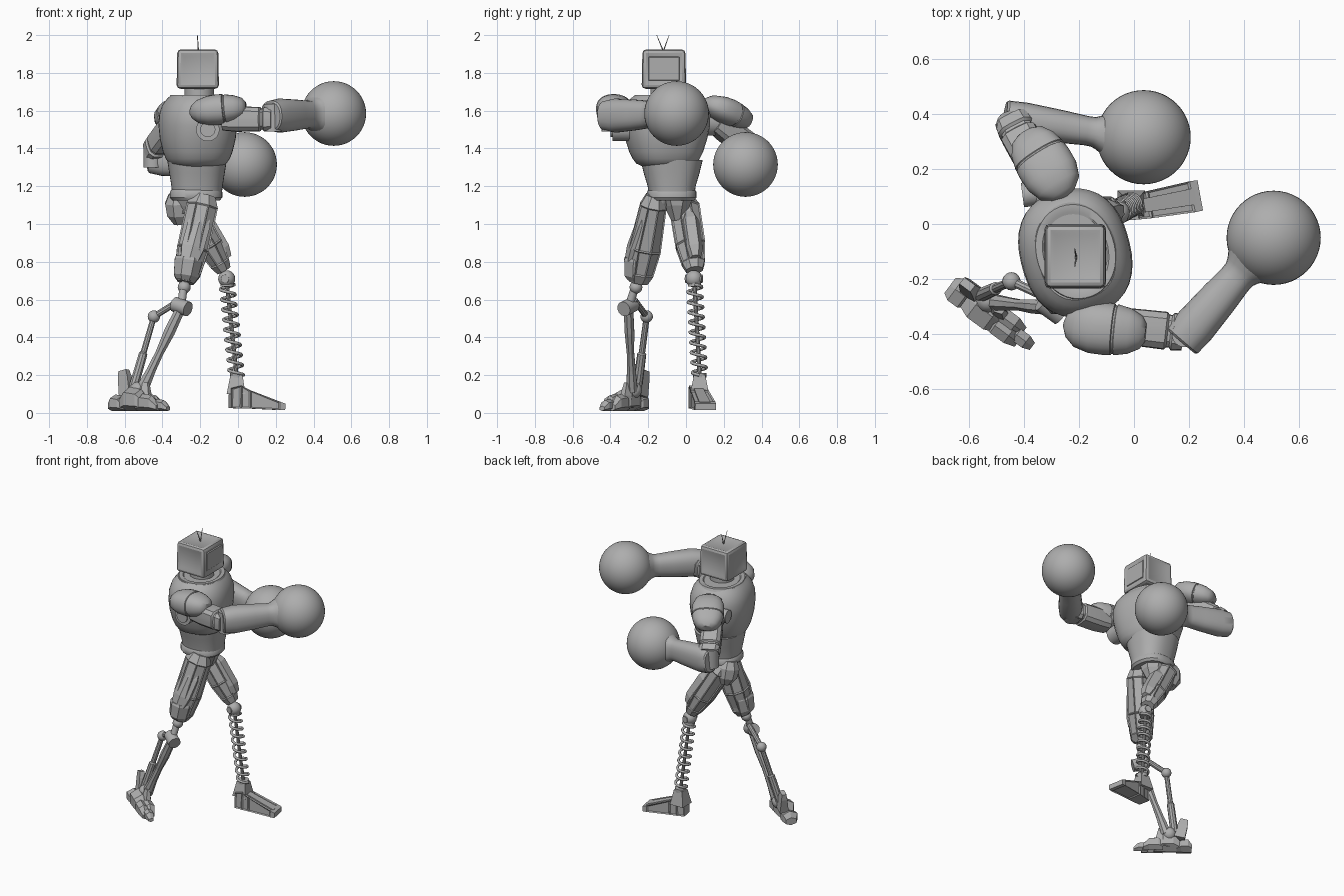
import bpy, bmesh, math
from mathutils import Vector as V, Matrix

cube = bpy.data.objects.get("Cube")
if cube:
    bpy.data.objects.remove(cube)

grey = bpy.data.materials.new("plain grey")
grey.use_nodes = True
grey.diffuse_color = (0.42, 0.42, 0.42, 1)
grey.node_tree.nodes["Principled BSDF"].inputs["Base Color"].default_value = (0.42, 0.42, 0.42, 1)


def finish(name, bm, smooth=True):
    bmesh.ops.recalc_face_normals(bm, faces=bm.faces)
    me = bpy.data.meshes.new(name)
    bm.to_mesh(me)
    bm.free()
    me.materials.append(grey)
    ob = bpy.data.objects.new(name, me)
    bpy.context.collection.objects.link(ob)
    if smooth:
        bpy.ops.object.select_all(action='DESELECT')
        ob.select_set(True)
        bpy.context.view_layer.objects.active = ob
        bpy.ops.object.shade_smooth_by_angle(angle=math.radians(35))
    return ob


def limb(name, a, b, rings, n=24, power=2, up=(0, 0, 1), smooth=True, inset=0):
    """Loft from a to b; each ring is (t, half width, half height, lift)."""
    a, b = V(a), V(b)
    d = (b - a).normalized()
    u = d.cross(V(up)).normalized()
    v = u.cross(d)
    bm = bmesh.new()
    loops = []
    for t, w, h, *lift in rings:
        c = a.lerp(b, t) + v * (lift[0] if lift else 0)
        loop = []
        for i in range(n):
            ang = math.tau * (i + 0.5) / n
            x, y = math.cos(ang), math.sin(ang)
            k = (abs(x) ** power + abs(y) ** power) ** (-1 / power)
            if n == 4:
                k = math.sqrt(2)
            loop.append(bm.verts.new(c + u * x * k * w + v * y * k * h))
        loops.append(loop)
    sides = []
    for p, q in zip(loops, loops[1:]):
        for i in range(n):
            j = (i + 1) % n
            sides.append(bm.faces.new((p[i], p[j], q[j], q[i])))
    bm.faces.new(loops[0])
    bm.faces.new(loops[-1])
    if inset:
        bmesh.ops.recalc_face_normals(bm, faces=bm.faces)
        big = [f for f in sides if f.calc_area() > 0.005]
        bmesh.ops.inset_individual(bm, faces=big, thickness=inset, depth=-inset * 0.6)
    return finish(name, bm, smooth)


def rod(name, a, b, r, n=16):
    up = (0, 1, 0) if abs((V(b) - V(a)).normalized().z) > 0.9 else (0, 0, 1)
    return limb(name, a, b, [(0, r, r), (1, r, r)], n, up=up)


def ball(name, c, r, seg=20):
    bm = bmesh.new()
    bmesh.ops.create_uvsphere(bm, u_segments=seg, v_segments=seg // 2, radius=r)
    bmesh.ops.translate(bm, verts=bm.verts, vec=c)
    return finish(name, bm)


def stack(name, x, y, rings, turn, n=40, power=2.4):
    """Upright body part; rings are (z, half depth, half breadth)."""
    rot = Matrix.Rotation(math.radians(turn), 3, 'Z')
    up = rot @ V((0, 1, 0))
    lo, hi = rings[0][0], rings[-1][0]
    return limb(name, (x, y, lo), (x, y, hi),
                [((z - lo) / (hi - lo), d, w) for z, d, w in rings], n, power, up)


# Head: softly tapered, bevelled case with framed panels on every side
bm = bmesh.new()
bmesh.ops.create_cube(bm, size=1)
bmesh.ops.scale(bm, vec=(0.224, 0.235, 0.208), verts=bm.verts)
bmesh.ops.bevel(bm, geom=bm.edges[:], offset=0.02, segments=2, affect='EDGES', profile=0.5)
panels = [f for f in bm.faces if f.calc_area() > 0.02]
bmesh.ops.inset_individual(bm, faces=panels, thickness=0.018, depth=-0.004)
bmesh.ops.inset_individual(bm, faces=panels, thickness=0.012, depth=-0.004)
for vert in bm.verts:
    if vert.co.z > 0.06:
        vert.co.x *= 0.97
        vert.co.y *= 0.97
bmesh.ops.translate(bm, verts=bm.verts, vec=(-0.213, -0.117, 1.82))
finish("head", bm)
limb("screen", (-0.115, -0.117, 1.822), (-0.104, -0.117, 1.822),
     [(0, 0.085, 0.066), (1, 0.08, 0.06)], 4)
for s in (-1, 1):
    limb("antenna", (-0.21, -0.12, 1.915), (-0.215, -0.122 + s * 0.033, 2.0),
         [(0, 0.004, 0.004), (1, 0.0015, 0.0015)], 6, up=(1, 0, 0))
rod("neck", (-0.205, -0.11, 1.6), (-0.205, -0.11, 1.74), 0.078, 28)

# Torso
stack("chest", -0.213, -0.105, [(1.305, .12, .125), (1.32, .148, .155), (1.345, .164, .174),
      (1.38, .178, .192), (1.45, .194, .214), (1.52, .2, .23), (1.58, .196, .232),
      (1.63, .18, .216), (1.66, .158, .192), (1.678, .14, .17)], 15)
stack("collar", -0.212, -0.1, [(1.65, .155, .188), (1.683, .142, .172), (1.683, .118, .145),
      (1.668, .1, .12)], 15, power=2.1)
stack("abdomen", -0.217, -0.076, [(1.15, .13, .12), (1.2, .135, .126), (1.27, .146, .147),
      (1.34, .157, .164)], 6)
stack("belt", -0.222, -0.076, [(1.125, .125, .12), (1.14, .138, .13), (1.17, .138, .13),
      (1.182, .13, .122)], 6)
limb("pelvis", (-0.222, -0.05, 1.15), (-0.222, -0.045, 1.02),
     [(0, .11, .1), (.4, .1, .075), (1, .06, .035)], 8, up=(0, 1, 0), smooth=False)

# Shoulder pads: domes split by a groove
pad = [(0, .01, .01), (.04, .048, .035), (.15, .084, .062), (.33, .102, .078), (.5, .104, .082),
       (.6, .102, .08), (.61, .096, .075), (.63, .096, .075), (.64, .101, .078),
       (.8, .09, .068), (.94, .066, .05), (1, .035, .025)]
limb("right_shoulder_pad", (-.256, -.365, 1.59), (.043, -.395, 1.62),
     [(t, w * .92, h) for t, w, h in pad], 28, 2.3)
limb("left_shoulder_pad", (-.25, .10, 1.645), (-.395, .33, 1.54),
     [(t, w, h * .88) for t, w, h in pad], 28, 2.5)
rod("right_shoulder_joint", (-.16, -.24, 1.5), (-.16, -.39, 1.5), .062, 24)
rod("right_shoulder_hub", (-.16, -.38, 1.5), (-.16, -.4, 1.5), .04, 24)
rod("left_shoulder_joint", (-.3, .06, 1.53), (-.36, .2, 1.53), .062, 24)
rod("left_shoulder_hub", (-.33, .115, 1.54), (-.405, .105, 1.54), .045, 24)

# Arms and gloves; the last number slims or widens the forearm
for side, sh, el, fa, fb, glove, slim in (
        ("right", (-.08, -.365, 1.555), (.18, -.395, 1.555),
         (.172, -.427, 1.572), (.42, -.14, 1.582), (.507, -.05, 1.585), 1),
        ("left", (-.33, .16, 1.54), (-.44, .37, 1.385),
         (-.47, .388, 1.35), (-.09, .325, 1.32), (.035, .315, 1.315), .85)):
    limb(side + "_upper_arm", sh, el,
         [(0, .06, .06), (.3, .067, .067), (.75, .069, .065), (.78, .06, .056),
          (.82, .06, .056), (.85, .069, .065), (1, .064, .06)], 16, 4)
    limb(side + "_forearm", fa, fb,
         [(t, w * slim, h) for t, w, h in
          ((0, .066, .07), (.02, .073, .08), (.2, .077, .09), (.55, .07, .081),
           (.78, .063, .073), (.85, .064, .073), (.9, .073, .08), (.95, .086, .09),
           (1, .098, .1))], 24, 2.5)
    ball(side + "_glove", glove, .171, 48)
rod("right_elbow_cap", (.185, -.4, 1.49), (.185, -.4, 1.635), .048, 20)
rod("left_elbow_cap", (-.45, .36, 1.3), (-.45, .36, 1.43), .05, 20)

# Thighs: faceted armour with long recessed panels
limb("right_thigh", (-.178, -.162, 1.15), (-.278, -.252, .69),
     [(0, .06, .05), (.12, .086, .072), (.62, .086, .087), (.9, .07, .072), (1, .045, .05)],
     8, 3, (0, 1, 0), False, .009)
limb("right_thigh_plate", (-.19, -.205, 1.06), (-.258, -.29, .81),
     [(0, .045, .03), (.25, .064, .042), (.75, .064, .046), (1, .05, .035)],
     6, 3, (0, 1, 0), False)
limb("right_knee_guard", (-.26, -.243, .82), (-.28, -.254, .7),
     [(0, .07, .08), (.12, .075, .085), (.8, .066, .076), (1, .05, .055)],
     8, 3, (0, 1, 0), False)
limb("left_thigh", (-.29, -.015, 1.13), (-.075, .045, .755),
     [(0, .05, .055), (.12, .075, .082), (.65, .072, .08), (.9, .055, .062), (1, .04, .045)],
     8, 3, (0, 1, 0), False, .009)
limb("left_thigh_plate", (-.21, .015, 1.06), (-.06, .05, .82),
     [(0, .03, .03), (.2, .055, .05), (.8, .05, .048), (1, .03, .03)], 6, 3, (0, 1, 0), False)
limb("left_hip", (-.318, -.03, 1.16), (-.31, 0, 1.0),
     [(0, .05, .05), (.3, .073, .07), (.7, .065, .065), (1, .03, .035)], 8, 2.5, (0, 1, 0), False)
ball("right_hip", (-.19, -.155, 1.12), .062)

# Left lower leg: knee, spring and wedge foot
ball("left_knee", (-.06, .042, .71), .045)
rod("left_knee_pin", (-.07, -.002, .71), (-.05, .086, .71), .022)
top, foot = V((-.058, .045, .68)), V((-.008, .072, .2))
rod("left_shin_rod", top, foot, .011, 10)
curve = bpy.data.curves.new("spring", 'CURVE')
curve.dimensions = '3D'
curve.bevel_depth = .0085
curve.bevel_resolution = 2
line = curve.splines.new('POLY')
steps, turns = 200, 9
line.points.add(steps)
for i, p in enumerate(line.points):
    t = i / steps
    ang = math.tau * turns * t
    p.co = (*(top.lerp(foot, t) + V((math.cos(ang), math.sin(ang), 0)) * .038), 1)
curve.materials.append(grey)
bpy.context.collection.objects.link(bpy.data.objects.new("left_spring", curve))
for name, c in (("spring_top_cap", top), ("spring_base_cap", foot)):
    rod(name, c - V((0, 0, .012)), c + V((0, 0, .012)), .036)
limb("left_ankle", (-.01, .072, .1), (-.008, .072, .2), [(0, .05, .05), (1, .032, .03)],
     4, up=(0, 1, 0), smooth=False)
limb("left_foot", (-.043, .052, .025), (.24, .104, .02),
     [(0, .04, .053, .053), (.18, .046, .06, .06), (.35, .05, .048, .048),
      (.9, .057, .022, .017), (1, .056, .017, .012)], 4, smooth=False, inset=.01)
limb("left_foot_ridge", (.03, .066, .1), (.22, .1, .05),
     [(0, .025, .03), (1, .03, .008)], 4, smooth=False)

# Right lower leg: twin struts linked at the knee
ball("right_knee", (-.285, -.265, .665), .034)
rod("right_knee_link", (-.285, -.262, .69), (-.3, -.3, .57), .022)
rod("right_shin_joint", (-.335, -.28, .575), (-.265, -.33, .55), .04, 20)
limb("right_shin", (-.3, -.305, .56), (-.51, -.285, .12),
     [(0, .026, .026), (.3, .03, .026), (.55, .022, .02), (.75, .024, .024), (1, .035, .03)],
     8, 3, (0, 1, 0), False)
ball("right_piston_joint", (-.445, -.208, .51), .033)
limb("right_piston", (-.445, -.208, .51), (-.555, -.258, .13),
     [(0, .016, .016), (.5, .017, .017), (.52, .024, .024), (1, .026, .026)], 10, up=(0, 1, 0))
rod("right_upper_link", (-.445, -.208, .51), (-.3, -.275, .6), .017, 10)

# Right foot: row of faceted segments along one axis
heel, toe = V((-.665, -.225, 0)), V((-.375, -.44, 0))
across = (toe - heel).cross(V((0, 0, 1))).normalized()
for name, s, e, w, h, shift in (
        ("heel", -.01, .26, .052, .044, 0), ("instep", .2, .66, .06, .064, 0),
        ("inner_toe", .5, .86, .036, .046, -.022), ("outer_toe", .5, .88, .034, .046, .02),
        ("toe_tip", .76, 1.02, .028, .032, 0)):
    off = across * shift + V((0, 0, .01))
    limb("right_foot_" + name, heel.lerp(toe, s) + off, heel.lerp(toe, e) + off,
         [(0, w * .7, h * .6, h * .6), (.25, w, h, h), (.7, w, h * .9, h * .9),
          (1, w * .6, h * .4, h * .4)], 6, 3, smooth=False)
ball("right_ankle", (-.53, -.278, .12), .045, 12)
limb("right_heel_fin", (-.585, -.245, .09), (-.605, -.22, .225),
     [(0, .035, .03), (.7, .032, .02), (1, .025, .015)], 4, up=across, smooth=False)
limb("right_ankle_guard", (-.505, -.315, .03), (-.495, -.305, .16),
     [(0, .05, .03), (.5, .05, .03), (1, .03, .018)], 6, up=across, smooth=False)
